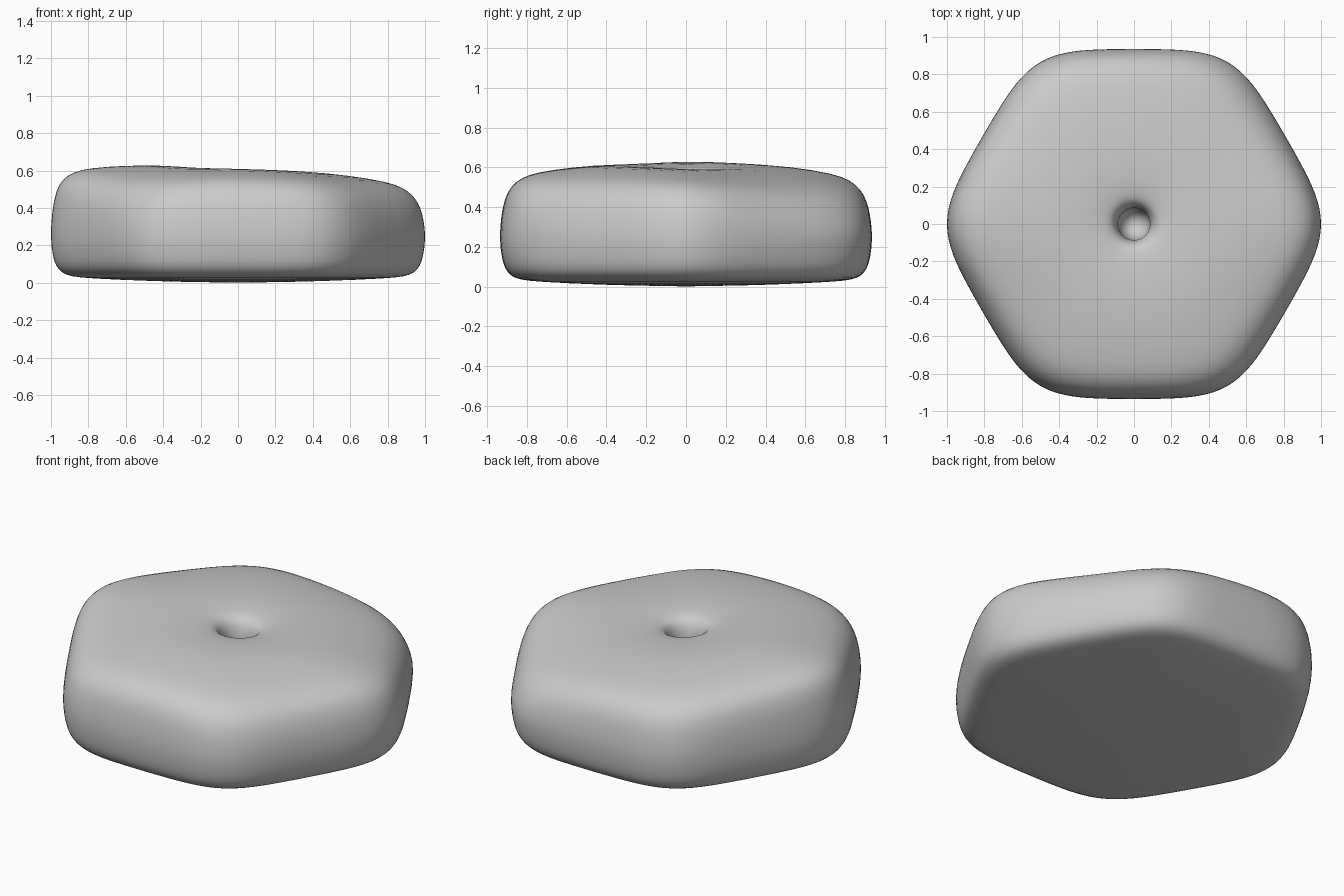
import bpy, bmesh
from math import sin, cos, pi, radians

cube = bpy.data.objects.get("Cube")
if cube:
    bpy.data.objects.remove(cube, do_unlink=True)

SEGMENTS = 72
APOTHEM = 0.938
ROUNDING = 9.3     # exponent that softens the six corners

# Half cross-section from the bottom centre, round the side, into the hole
PROFILE = [
    (0.0, 0.0), (0.45, 0.008), (0.8, 0.024), (0.89, 0.034), (0.94, 0.052),
    (0.972, 0.09), (0.988, 0.14), (1.002, 0.24), (0.992, 0.36), (0.972, 0.45),
    (0.938, 0.51), (0.88, 0.55), (0.8, 0.575), (0.6, 0.599), (0.4, 0.609),
    (0.25, 0.604), (0.16, 0.594), (0.12, 0.578), (0.097, 0.545), (0.084, 0.49),
    (0.086, 0.43), (0.072, 0.37), (0.04, 0.335), (0.0, 0.325),
]


def smooth(a, b, v):
    t = min(max((v - a) / (b - a), 0), 1)
    return t * t * (3 - 2 * t)


def outline(angle):
    """Radius of the soft hexagon, corners on the x axis."""
    total = 0
    for k in range(6):
        c = max(0, cos(angle - radians(30 + 60 * k)))
        total += (c / APOTHEM) ** ROUNDING
    return total ** (-1 / ROUNDING)


def place(s, z, angle):
    # round near the hole, hexagonal further out
    r = s * (1 + (outline(angle) - 1) * smooth(0.1, 0.5, s))
    x, y = r * cos(angle), r * sin(angle)
    # the upper surface leans and twists, and droops at four corners
    drop = 0.047 * x + 0.055 * x * y + 0.015 * y + 0.02 * y * y + 0.2 * (x * y) ** 2
    return x, y, z - smooth(0.2, 0.5, z) * drop


# Cushion body with the central hole
bm = bmesh.new()
bottom = bm.verts.new((0, 0, PROFILE[0][1]))
top = bm.verts.new((0, 0, PROFILE[-1][1]))
rings = [[bm.verts.new(place(s, z, 2 * pi * i / SEGMENTS)) for i in range(SEGMENTS)]
         for s, z in PROFILE[1:-1]]
for i in range(SEGMENTS):
    j = (i + 1) % SEGMENTS
    bm.faces.new((bottom, rings[0][j], rings[0][i]))
    for lower, upper in zip(rings, rings[1:]):
        bm.faces.new((lower[i], lower[j], upper[j], upper[i]))
    bm.faces.new((rings[-1][i], rings[-1][j], top))
bmesh.ops.recalc_face_normals(bm, faces=bm.faces[:])
for f in bm.faces:
    f.smooth = True

mesh = bpy.data.meshes.new("hexagonal_cushion")
bm.to_mesh(mesh)
bm.free()
body = bpy.data.objects.new("hexagonal_cushion", mesh)
bpy.context.collection.objects.link(body)

sub = body.modifiers.new("Soften", "SUBSURF")
sub.levels = sub.render_levels = 1

# Plain grey surface
grey = bpy.data.materials.new("light_grey")
grey.use_nodes = True
colour = (0.6, 0.6, 0.6, 1)
grey.diffuse_color = colour
bsdf = next(n for n in grey.node_tree.nodes if n.type == "BSDF_PRINCIPLED")
bsdf.inputs["Base Color"].default_value = colour
bsdf.inputs["Roughness"].default_value = 0.7
mesh.materials.append(grey)
